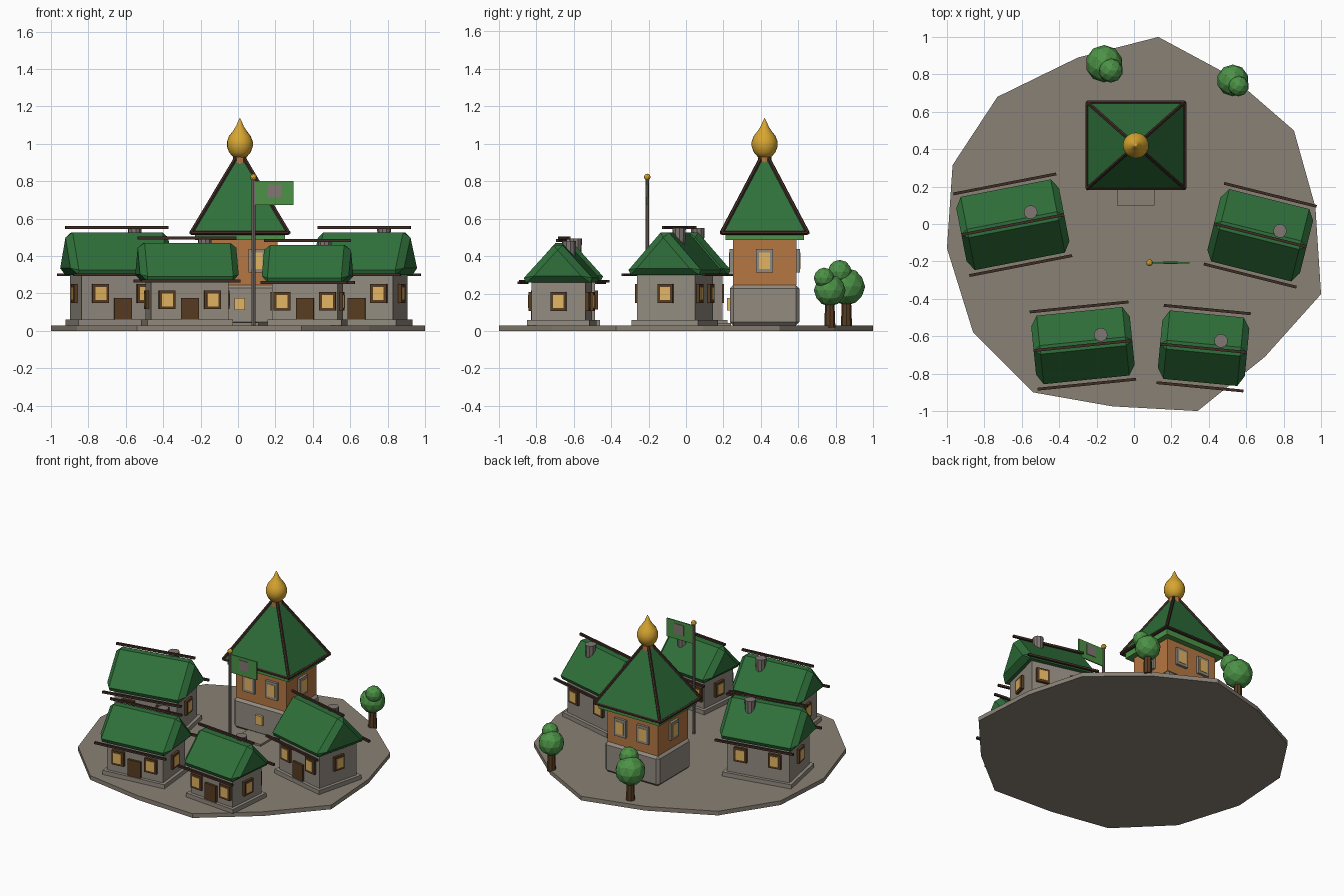
import bpy, bmesh, math
from mathutils import Matrix, Vector

if "Cube" in bpy.data.objects:
    bpy.data.objects.remove(bpy.data.objects["Cube"])


def material(name, r, g, b):
    m = bpy.data.materials.new(name)
    lin = [((c / 255 + 0.055) / 1.055) ** 2.4 for c in (r, g, b)]
    m.diffuse_color = (*lin, 1)
    m.use_nodes = True
    m.node_tree.nodes["Principled BSDF"].inputs["Base Color"].default_value = m.diffuse_color
    return m


GROUND = material("earth", 138, 129, 117)
STONE = material("wall_stone", 146, 139, 128)
SMOKE = material("chimney_grey", 128, 119, 114)
ROOF = material("roof_green", 47, 112, 58)
LEAF = material("leaf_green", 76, 146, 70)
WOOD = material("orange_wood", 182, 119, 67)
TRIM = material("dark_trim", 62, 44, 37)
FRAME = material("brown_wood", 88, 60, 34)
GLASS = material("window_yellow", 226, 180, 98)
GOLD = material("gold", 216, 166, 48)

I = Matrix.Identity(4)


def T(x, y, z):
    return Matrix.Translation((x, y, z))


def R(deg):
    return Matrix.Rotation(math.radians(deg), 4, 'Z')


def finish(name, bm, mat, frame=I):
    bmesh.ops.recalc_face_normals(bm, faces=bm.faces)
    me = bpy.data.meshes.new(name)
    bm.to_mesh(me)
    bm.free()
    me.materials.append(mat)
    ob = bpy.data.objects.new(name, me)
    ob.matrix_world = frame
    bpy.context.collection.objects.link(ob)
    return ob


def bevel(ob, width):
    b = ob.modifiers.new("bevel", 'BEVEL')
    b.width, b.segments, b.limit_method = width, 1, 'ANGLE'


def box(name, centre, size, mat, frame=I):
    bm = bmesh.new()
    bmesh.ops.create_cube(bm, size=1, matrix=T(*centre) @ Matrix.Diagonal((*size, 1)))
    return finish(name, bm, mat, frame)


def rod(name, a, b, r1, mat, frame=I, r2=None, sides=8):
    a, b = Vector(a), Vector(b)
    d = b - a
    m = Matrix.Translation((a + b) / 2) @ d.to_track_quat('Z', 'Y').to_matrix().to_4x4()
    bm = bmesh.new()
    bmesh.ops.create_cone(bm, cap_ends=True, segments=sides, radius1=r1,
                          radius2=r1 if r2 is None else r2, depth=d.length, matrix=m)
    return finish(name, bm, mat, frame)


def extrude(name, pts, depth, mat, frame=I):
    """Extrude a closed polygon of 3D points along a vector."""
    bm = bmesh.new()
    face = bm.faces.new([bm.verts.new(p) for p in pts])
    geo = bmesh.ops.extrude_face_region(bm, geom=[face], use_keep_orig=True)
    vs = [g for g in geo["geom"] if isinstance(g, bmesh.types.BMVert)]
    bmesh.ops.translate(bm, verts=vs, vec=depth)
    return finish(name, bm, mat, frame)


def window(frame, w, h, mat):
    """Framed window; local -y of the frame points out of the wall."""
    box("window_frame", (0, -0.006, 0), (w, 0.024, h), mat, frame)
    box("window_pane", (0, -0.018, 0), (w * 0.66, 0.006, h * 0.7), GLASS, frame)


# ground slab
outline = [(.13, 1), (.52, .79), (.855, .5), (.97, .09), (1, -.375), (.7, -.71), (.34, -1),
           (-.115, -.975), (-.54, -.9), (-.86, -.58), (-1, -.13), (-.97, .315),
           (-.73, .68), (-.3, .89)]
extrude("ground", [(x, y, 0) for x, y in outline], (0, 0, .03), GROUND)


def house(x, y, angle, length, width, eave, ridge):
    f = T(x, y, 0) @ R(angle)
    l, w = length - .115, width - .125
    box("plinth", (0, 0, .045), (l + .045, w + .045, .03), STONE, f)
    box("walls", (0, 0, (eave + .04) / 2), (l, w, eave - .02), STONE, f)
    # bevelled prism roof with beams on the ridge and eaves
    hl, hw = length / 2, width / 2
    roof = extrude("roof", [(-hl, -hw, eave), (-hl, hw, eave), (-hl, 0, ridge)],
                   (length, 0, 0), ROOF, f)
    bevel(roof, .035)
    for by, bz in ((-hw, eave), (hw, eave), (0, ridge)):
        box("roof_beam", (0, by, bz), (length, .015, .015), TRIM, f)
    # chimney
    cx = length * .19
    rod("chimney", (cx, .048, ridge - .14), (cx, .048, ridge - .003), .031, SMOKE, f, .037, 10)
    # door and windows
    box("door", (0, -w / 2 - .004, .103), (.095, .024, .146), FRAME, f)
    wz = eave - .1
    for side in (-1, 1):
        window(f @ T(side * .122, -w / 2, wz), .09, .1, FRAME)
        window(f @ T(side * .122, w / 2, wz) @ R(180), .09, .1, FRAME)
        window(f @ T(side * l / 2, 0, wz) @ R(90 * side), .085, .1, FRAME)


house(-.648, -.004, 11, .56, .445, .30, .552)
house(.675, -.06, -14, .51, .445, .30, .552)
house(-.273, -.65, 5.8, .53, .415, .266, .497)
house(.372, -.664, -5.5, .467, .415, .258, .484)

# tower: stone base, step, wooden storey, eave band
tower = T(.01, .42, 0)
bevel(box("tower_base", (0, 0, .138), (.43, .37, .216), STONE, tower), .018)
box("tower_step", (0, -.25, .036), (.2, .14, .016), GROUND, tower)
box("tower_door_light", (0, -.19, .143), (.055, .024, .065), GLASS, tower)
box("tower_storey", (0, 0, .37), (.40, .34, .25), WOOD, tower)
box("tower_band", (0, 0, .505), (.48, .42, .04), LEAF, tower)
for s in (-1, 1):
    window(tower @ T(s * .09, -.17, .375), .09, .125, STONE)
    window(tower @ T(s * .09, .17, .375) @ R(180), .09, .125, STONE)
    window(tower @ T(s * .2, 0, .375) @ R(90 * s), .09, .125, STONE)

# tower pyramid roof with trim on hips and eaves
corners = [Vector(c) for c in ((-.26, -.23, .525), (.26, -.23, .525),
                               (.26, .23, .525), (-.26, .23, .525))]
apex = Vector((0, 0, .96))
bm = bmesh.new()
vs = [bm.verts.new(c) for c in corners]
top = bm.verts.new(apex)
bm.faces.new(vs)
for i in range(4):
    bm.faces.new((vs[i], vs[(i + 1) % 4], top))
finish("tower_roof", bm, ROOF, tower)
for i, c in enumerate(corners):
    rod("hip_trim", c, apex, .011, TRIM, tower, sides=6)
    rod("eave_trim", c, corners[(i + 1) % 4], .011, TRIM, tower, sides=6)

# neck and onion dome (lathed profile)
rod("dome_neck", (0, 0, .87), (0, 0, .95), .036, WOOD, tower, sides=12)
profile = [(0, .925), (.035, .928), (.058, .955), (.069, .985), (.069, 1.012), (.058, 1.042),
           (.036, 1.07), (.02, 1.095), (.01, 1.12), (0, 1.14)]
bm = bmesh.new()
pv = [bm.verts.new((r, 0, z)) for r, z in profile]
edges = [bm.edges.new(p) for p in zip(pv, pv[1:])]
bmesh.ops.spin(bm, geom=pv + edges, cent=(0, 0, 0), axis=(0, 0, 1), angle=math.tau, steps=20)
bmesh.ops.remove_doubles(bm, verts=bm.verts, dist=.0005)
dome = finish("onion_dome", bm, GOLD, tower)
dome.data.polygons.foreach_set("use_smooth", [True] * len(dome.data.polygons))

# flagpole with flag
pole = T(.083, -.207, 0)
rod("flagpole", (0, 0, .03), (0, 0, .82), .01, SMOKE, pole)
bm = bmesh.new()
bmesh.ops.create_icosphere(bm, subdivisions=2, radius=.018)
finish("pole_ball", bm, GOLD, pole @ T(0, 0, .822))
box("flag", (.11, 0, .737), (.205, .008, .13), LEAF, pole)
box("flag_patch", (.112, 0, .747), (.075, .016, .07), SMOKE, pole)


def blob(x, y, z, r):
    bm = bmesh.new()
    bmesh.ops.create_icosphere(bm, subdivisions=2, radius=r)
    finish("foliage", bm, LEAF, T(x, y, z))


# trees
for x, y, r, z in ((-.16, .857, .1, .237), (.528, .768, .085, .217)):
    rod("trunk", (x, y, .02), (x, y, z), .03, FRAME, r2=.022)
    blob(x, y, z, r)
    blob(x + r * .36, y - r * .36, z + r * .78, r * .65)
